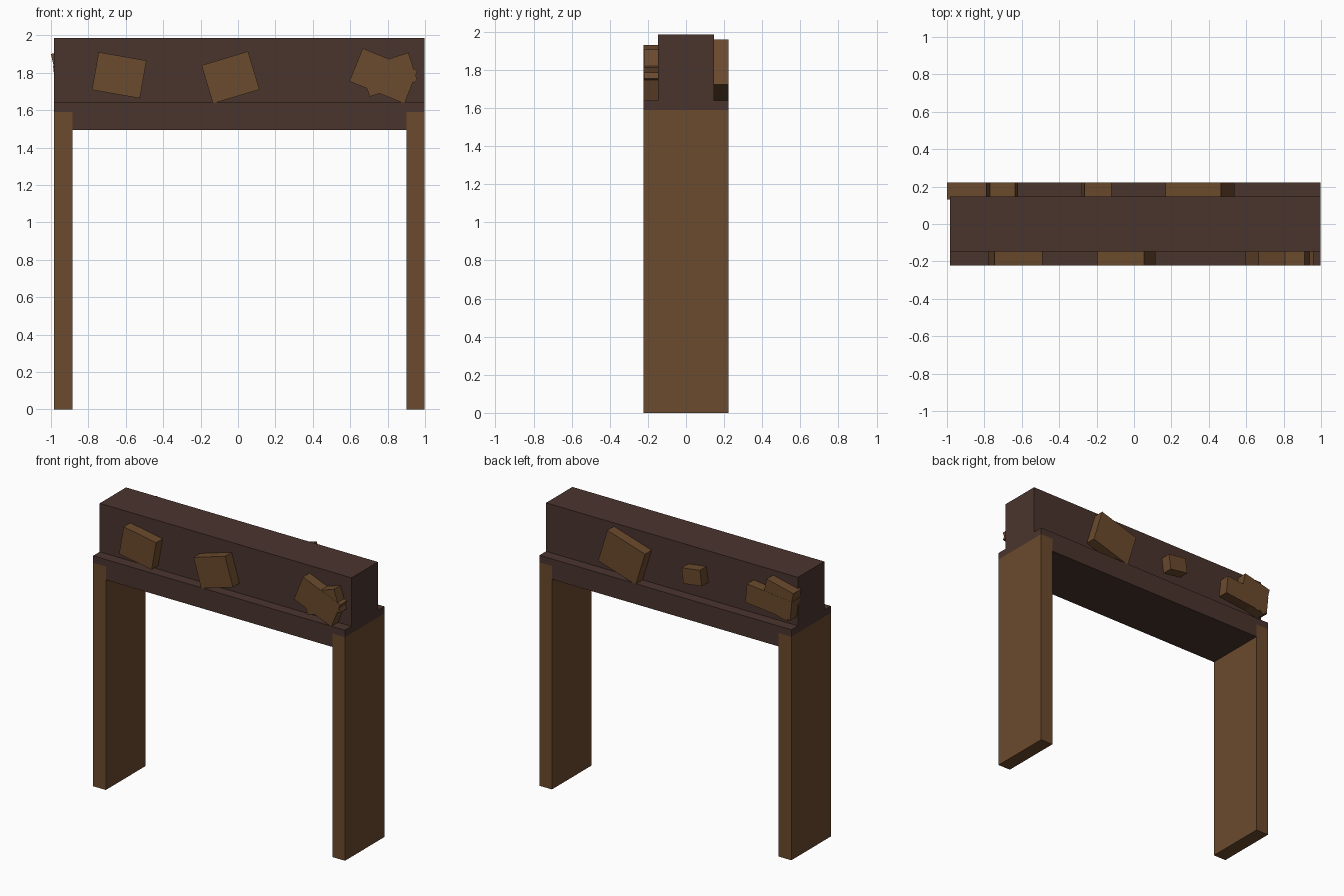
import bpy
import bmesh
from math import radians
from mathutils import Matrix

if "Cube" in bpy.data.objects:
    bpy.data.objects.remove(bpy.data.objects["Cube"])


def material(name, rgb):
    m = bpy.data.materials.new(name)
    m.diffuse_color = (*rgb, 1)
    m.use_nodes = True
    m.node_tree.nodes["Principled BSDF"].inputs["Base Color"].default_value = m.diffuse_color
    return m


DARK = material("dark_wood", (0.0685, 0.0343, 0.0265))
LIGHT = material("light_wood", (0.147, 0.0690, 0.0265))


def finish(bm, name, mat):
    bmesh.ops.recalc_face_normals(bm, faces=bm.faces)
    me = bpy.data.meshes.new(name)
    bm.to_mesh(me)
    bm.free()
    me.materials.append(mat)
    ob = bpy.data.objects.new(name, me)
    bpy.context.collection.objects.link(ob)
    return ob


def box(name, mat, x, y, z, tilt=0):
    """Box from (min, max) ranges, tilted in the x-z plane about its centre."""
    bm = bmesh.new()
    bmesh.ops.create_cube(bm, size=1)
    size = [r[1] - r[0] for r in (x, y, z)]
    centre = [(r[0] + r[1]) / 2 for r in (x, y, z)]
    bm.transform(Matrix.Translation(centre)
                 @ Matrix.Rotation(radians(-tilt), 4, 'Y')
                 @ Matrix.Diagonal((*size, 1)))
    return finish(bm, name, mat)


LEFT, RIGHT = -0.985, 0.998
HALF = 0.222

# Posts
box("left_post", LIGHT, (LEFT, -0.885), (-HALF, HALF), (0, 1.59))
box("right_post", LIGHT, (0.9, RIGHT), (-HALF, HALF), (0, 1.59))

# Lower beam, notched over the post tops
outline = [(LEFT, 1.64), (LEFT, 1.59), (-0.885, 1.59), (-0.885, 1.495),
           (0.9, 1.495), (0.9, 1.59), (RIGHT, 1.59), (RIGHT, 1.64)]
bm = bmesh.new()
face = bm.faces.new([bm.verts.new((x, -HALF, z)) for x, z in outline])
ext = bmesh.ops.extrude_face_region(bm, geom=[face])
bmesh.ops.translate(bm, vec=(0, 2 * HALF, 0),
                    verts=[v for v in ext["geom"] if isinstance(v, bmesh.types.BMVert)])
finish(bm, "lower_beam", DARK)

# Upper beam
box("upper_beam", DARK, (LEFT, RIGHT), (-0.148, 0.148), (1.64, 1.985))

# Tilted blocks on both faces: name, side, x, z, width, height, tilt
blocks = [
    ("front_left_block", -1, -0.635, 1.787, 0.26, 0.205, -10),
    ("front_middle_block", -1, -0.04, 1.775, 0.26, 0.213, 16.7),
    ("front_right_block", -1, 0.778, 1.783, 0.317, 0.19, -22),
    ("front_right_cross_block", -1, 0.807, 1.79, 0.27, 0.16, 18),
    ("back_right_block", 1, 0.352, 1.797, 0.31, 0.248, 17),
    ("back_middle_block", 1, -0.2, 1.806, 0.146, 0.11, -8),
    ("back_left_block", 1, -0.805, 1.788, 0.355, 0.135, 6),
    ("back_left_cross_block", 1, -0.871, 1.82, 0.216, 0.215, 13),
]
for name, side, x, z, w, h, tilt in blocks:
    outer = HALF - (0.001 if "cross" in name else 0)
    y = sorted((side * 0.13, side * outer))
    box(name, LIGHT, (x - w / 2, x + w / 2), y, (z - h / 2, z + h / 2), tilt)
